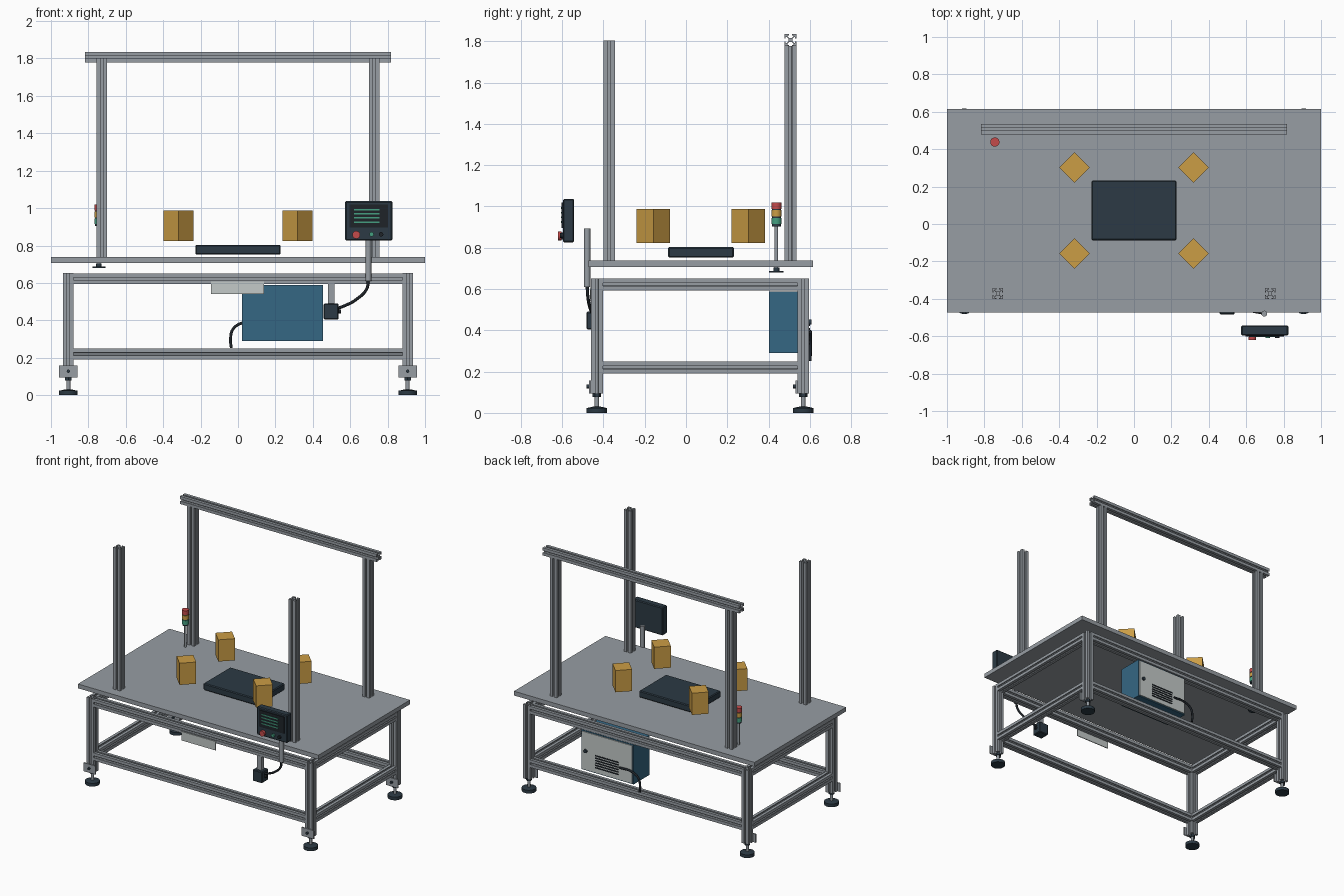
import bpy, bmesh, math
from mathutils import Matrix, Vector

if "Cube" in bpy.data.objects:
    bpy.data.objects.remove(bpy.data.objects["Cube"])


def material(name, rgb):
    m = bpy.data.materials.new(name)
    m.diffuse_color = (*rgb, 1)
    m.use_nodes = True
    m.node_tree.nodes["Principled BSDF"].inputs["Base Color"].default_value = m.diffuse_color
    return m


ALU = material("aluminium grey", (0.31, 0.34, 0.37))
DARK = material("dark slate", (0.025, 0.042, 0.058))
BLACK = material("cable black", (0.013, 0.017, 0.022))
AMBER = material("amber", (0.60, 0.34, 0.06))
TEAL = material("cabinet blue", (0.036, 0.135, 0.23))
LIGHT = material("light grey", (0.55, 0.59, 0.58))
RED = material("signal red", (0.55, 0.07, 0.07))
GREEN = material("signal green", (0.06, 0.35, 0.22))


def finish(name, bm, mat, smooth=False):
    bmesh.ops.recalc_face_normals(bm, faces=bm.faces)
    me = bpy.data.meshes.new(name)
    bm.to_mesh(me)
    bm.free()
    me.materials.append(mat)
    ob = bpy.data.objects.new(name, me)
    bpy.context.collection.objects.link(ob)
    if smooth:
        bpy.ops.object.select_all(action='DESELECT')
        ob.select_set(True)
        bpy.context.view_layer.objects.active = ob
        bpy.ops.object.shade_smooth_by_angle(angle=math.radians(35))
    return ob


def box(name, x, y, z, mat, bevel=0, turn=0):
    """Box from (min, max) pairs, optionally bevelled and turned about z."""
    bm = bmesh.new()
    size = [b - a for a, b in (x, y, z)]
    mid = Vector([(a + b) / 2 for a, b in (x, y, z)])
    bmesh.ops.create_cube(bm, size=1, matrix=Matrix.Diagonal((*size, 1)))
    if bevel:
        bmesh.ops.bevel(bm, geom=bm.edges[:], offset=bevel, segments=1, affect='EDGES')
    bm.transform(Matrix.Translation(mid) @ Matrix.Rotation(math.radians(turn), 4, 'Z'))
    return finish(name, bm, mat)


def rod(name, a, b, r, mat, r2=None, sides=28):
    """Cylinder or cone from point a to point b."""
    a, b = Vector(a), Vector(b)
    bm = bmesh.new()
    rot = (b - a).to_track_quat('Z', 'Y').to_matrix().to_4x4()
    bmesh.ops.create_cone(bm, cap_ends=True, segments=sides, radius1=r,
                          radius2=r if r2 is None else r2, depth=(b - a).length,
                          matrix=Matrix.Translation((a + b) / 2) @ rot)
    return finish(name, bm, mat, sides > 8)


# One quarter of the slotted aluminium section, repeated four times
H = 0.0288
QUARTER = [(H, H), (.007, H), (.007, H - .006), (.014, H - .006), (.014, .0175), (.006, .010),
           (-.006, .010), (-.014, .0175), (-.014, H - .006), (-.007, H - .006), (-.007, H)]


def extrusion(name, a, b):
    a, b = Vector(a), Vector(b)
    d = (b - a).normalized()
    u = Vector((0, 0, 1)) if abs(d.z) < .5 else Vector((1, 0, 0))
    v = d.cross(u)
    bm = bmesh.new()
    verts = []
    for k in range(4):
        c, s = round(math.cos(k * math.pi / 2)), round(math.sin(k * math.pi / 2))
        for p, q in QUARTER:
            verts.append(bm.verts.new(a + u * (p * c - q * s) + v * (p * s + q * c)))
    face = bm.faces.new(verts)
    new = bmesh.ops.extrude_face_region(bm, geom=[face])['geom']
    bmesh.ops.translate(bm, vec=b - a, verts=[g for g in new if isinstance(g, bmesh.types.BMVert)])
    return finish(name, bm, ALU)


def cable(name, pts, r):
    cu = bpy.data.curves.new(name, 'CURVE')
    cu.dimensions = '3D'
    cu.bevel_depth, cu.bevel_resolution, cu.use_fill_caps = r, 3, True
    sp = cu.splines.new('BEZIER')
    sp.bezier_points.add(len(pts) - 1)
    for bp, p in zip(sp.bezier_points, pts):
        bp.co = p
        bp.handle_left_type = bp.handle_right_type = 'AUTO'
    cu.materials.append(BLACK)
    ob = bpy.data.objects.new(name, cu)
    bpy.context.collection.objects.link(ob)
    bpy.ops.object.select_all(action='DESELECT')
    ob.select_set(True)
    bpy.context.view_layer.objects.active = ob
    bpy.ops.object.convert(target='MESH')


# Base frame: legs, feet, brackets and rails
LX, FY, BY = 0.907, -0.432, 0.568
for side, x in (("left", -LX), ("right", LX)):
    for end, y in (("front", FY), ("back", BY)):
        n = f"{end}_{side}_"
        extrusion(n + "leg", (x, y, 0.095), (x, y, 0.652))
        rod(n + "foot_pad", (x, y, 0), (x, y, 0.024), 0.05, DARK)
        rod(n + "foot_pad_top", (x, y, 0.024), (x, y, 0.03), 0.046, DARK, 0.02)
        rod(n + "foot_stem", (x, y, 0.028), (x, y, 0.1), 0.0105, ALU, sides=16)
        rod(n + "foot_nut", (x, y, 0.078), (x, y, 0.094), 0.02, DARK, sides=6)
        box(n + "foot_bracket", (x - .05, x + .05), (y - .037, y - H), (.094, .158), ALU)
        rod(n + "bracket_bolt", (x, y - .05, .128), (x, y - .036, .128), .009, DARK, sides=12)
    for level, z in (("upper", 0.622), ("lower", 0.22)):
        extrusion(f"{level}_{side}_rail", (x, FY + H, z), (x, BY - H, z))
for end, y in (("front", FY), ("back", BY)):
    for level, z in (("upper", 0.622), ("lower", 0.22)):
        extrusion(f"{level}_{end}_rail", (-LX + H, y, z), (LX - H, y, z))

# Table top, uprights and rear beam
box("table_top", (-1, 1), (-0.472, 0.614), (0.706, 0.738), ALU)
for side, x in (("left", -0.728), ("right", 0.728)):
    extrusion(f"front_{side}_post", (x, -0.372, 0.738), (x, -0.372, 1.803))
    extrusion(f"back_{side}_post", (x, 0.506, 0.738), (x, 0.506, 1.778))
extrusion("rear_top_beam", (-0.817, 0.506, 1.806), (0.817, 0.506, 1.806))

# Work pad and four corner blocks
box("work_pad", (-0.228, 0.228), (-0.087, 0.232), (0.752, 0.803), DARK, 0.006)
for i, (x, y) in enumerate([(-.318, .302), (.318, .302), (-.318, -.158), (.318, -.158)]):
    box(f"corner_block_{i + 1}", (x - .0575, x + .0575), (y - .0575, y + .0575),
        (0.824, 0.987), AMBER, turn=45)

# Signal tower
TX, TY = -0.744, 0.438
rod("tower_flange", (TX, TY, .679), (TX, TY, .688), .035, DARK)
rod("tower_collar", (TX, TY, .688), (TX, TY, .705), .014, DARK)
rod("tower_pole", (TX, TY, .69), (TX, TY, .905), .0085, ALU, sides=16)
rod("tower_core", (TX, TY, .903), (TX, TY, 1.012), .021, DARK)
for name, z, mat in (("green", .914, GREEN), ("amber", .951, AMBER), ("red", .988, RED)):
    rod(f"tower_{name}_lamp", (TX, TY, z), (TX, TY, z + .031), .0245, mat)

# Operator panel with screen and buttons
box("operator_panel", (0.573, 0.825), (-0.596, -0.542), (0.826, 1.037), DARK, 0.006)
box("panel_screen", (0.597, 0.803), (-0.602, -0.595), (0.895, 1.02), BLACK)
for i in range(4):
    z = 0.925 + i * 0.0225
    box(f"screen_line_{i + 1}", (0.619, 0.757), (-0.605, -0.601), (z - .004, z + .004), GREEN)
rod("stop_button_base", (.632, -.594, .857), (.632, -.604, .857), .016, DARK)
rod("stop_button", (.632, -.603, .857), (.632, -.62, .857), .021, RED)
rod("start_button", (.714, -.594, .86), (.714, -.61, .86), .012, GREEN, sides=20)
rod("selector_button", (.765, -.594, .86), (.765, -.61, .86), .012, BLACK, sides=20)

# Panel tube, its cable, and the hanging junction box
rod("panel_tube", (.697, -.479, .61), (.697, -.479, .893), .0155, ALU)
cable("panel_cable", [(.697, -.479, .62), (.688, -.476, .568), (.63, -.465, .51),
                      (.575, -.452, .48), (.53, -.446, .463)], .008)
box("junction_box", (.458, .538), (-.483, -.408), (.405, .49), DARK, .005)
box("junction_box_bracket", (.482, .517), (-.462, -.43), (.488, .597), ALU)
rod("junction_box_gland", (.536, -.446, .448), (.552, -.446, .448), .011, BLACK, sides=16)

# Front plate under the table
box("front_plate", (-0.145, 0.14), (-0.466, -0.46), (0.541, 0.608), LIGHT)

# Control cabinet with door, handle, vents and cable
box("cabinet_body", (0.022, 0.455), (0.402, 0.59), (0.29, 0.588), TEAL)
box("cabinet_door", (0.03, 0.447), (0.589, 0.597), (0.298, 0.58), LIGHT)
rod("door_handle", (.415, .595, .44), (.415, .609, .44), .013, DARK, sides=20)
for i in range(6):
    z = 0.335 + i * 0.018
    box(f"door_vent_{i + 1}", (0.145, 0.335), (0.596, 0.6), (z - .0045, z + .0045), BLACK)
cable("cabinet_cable", [(.13, .602, .392), (.03, .602, .388), (-.025, .602, .355),
                        (-.04, .602, .30), (-.036, .6, .252)], .008)
